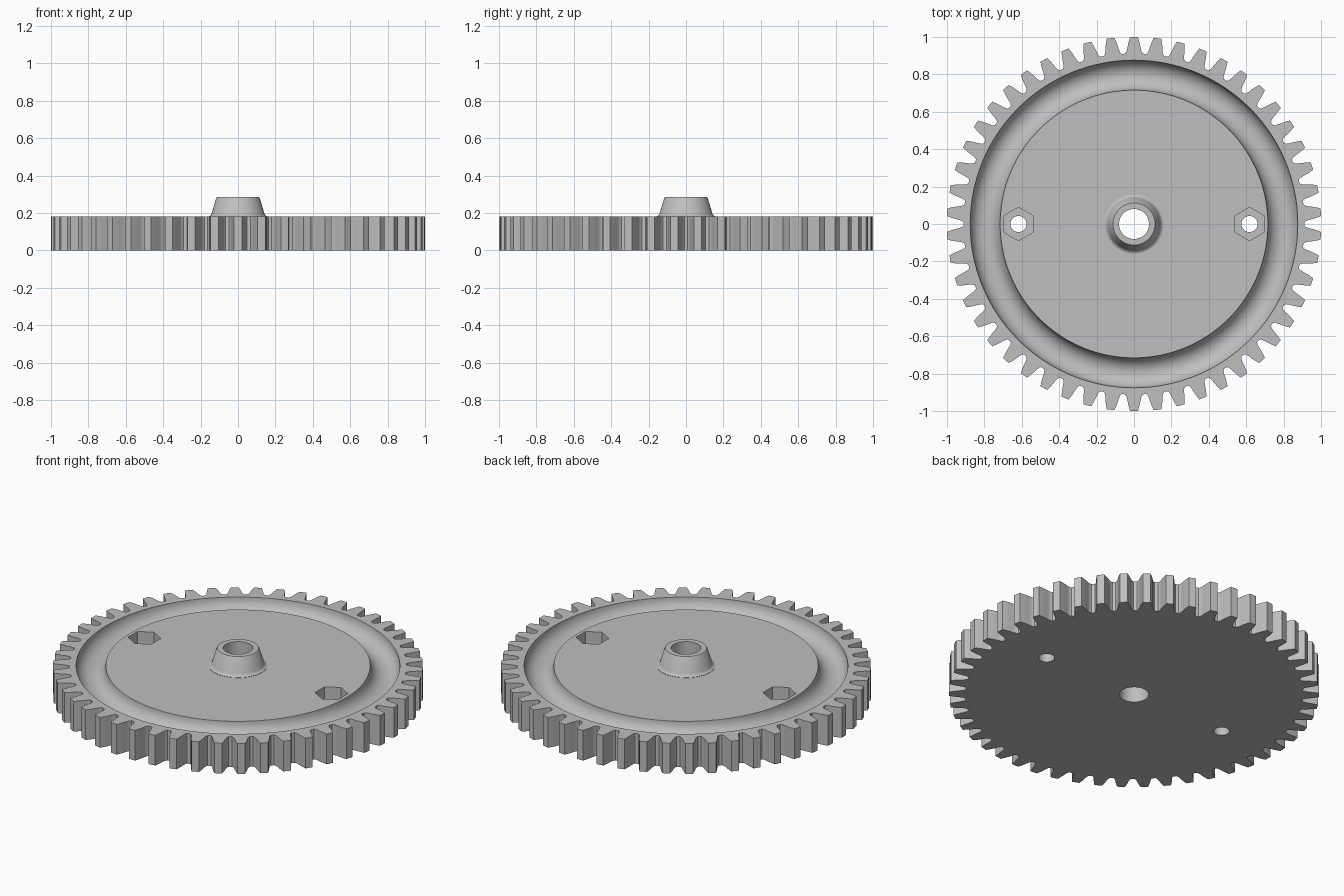
import bpy, bmesh, math

if "Cube" in bpy.data.objects:
    bpy.data.objects.remove(bpy.data.objects["Cube"])

TEETH = 50
HEIGHT = 0.18

grey = bpy.data.materials.new("light grey")
grey.diffuse_color = (0.52, 0.52, 0.52, 1)
grey.use_nodes = True
grey.node_tree.nodes["Principled BSDF"].inputs["Base Color"].default_value = grey.diffuse_color


def make_object(name, bm):
    bmesh.ops.recalc_face_normals(bm, faces=bm.faces)
    mesh = bpy.data.meshes.new(name)
    bm.to_mesh(mesh)
    bm.free()
    mesh.materials.append(grey)
    obj = bpy.data.objects.new(name, mesh)
    bpy.context.collection.objects.link(obj)
    return obj


def prism(name, points, z0, z1):
    bm = bmesh.new()
    face = bm.faces.new([bm.verts.new((x, y, z0)) for x, y in points])
    ext = bmesh.ops.extrude_face_region(bm, geom=[face])
    verts = [g for g in ext["geom"] if isinstance(g, bmesh.types.BMVert)]
    bmesh.ops.translate(bm, vec=(0, 0, z1 - z0), verts=verts)
    return make_object(name, bm)


def lathe(name, profile, steps):
    """Revolve a closed (radius, z) outline around the z axis."""
    bm = bmesh.new()
    rings = []
    for i in range(steps):
        a = 2 * math.pi * i / steps
        rings.append([bm.verts.new((r * math.cos(a), r * math.sin(a), z)) for r, z in profile])
    n = len(profile)
    for i in range(steps):
        p, q = rings[i], rings[(i + 1) % steps]
        for j in range(n):
            k = (j + 1) % n
            bm.faces.new((p[j], q[j], q[k], p[k]))
    return make_object(name, bm)


def circle(cx, radius, sides, turn=0.0):
    return [(cx + radius * math.cos(turn + 2 * math.pi * i / sides),
             radius * math.sin(turn + 2 * math.pi * i / sides)) for i in range(sides)]


def apply_boolean(target, tool, operation):
    mod = target.modifiers.new("cut", "BOOLEAN")
    mod.operation = operation
    mod.solver = "EXACT"
    mod.object = tool
    bpy.context.view_layer.objects.active = target
    bpy.ops.object.modifier_apply(modifier=mod.name)
    bpy.data.objects.remove(tool)


# Toothed disc: half a tooth as (angle offset, radius), mirrored and repeated
half = [(0.0205, 1.0), (0.028, 0.978), (0.0345, 0.955), (0.039, 0.935), (0.045, 0.919), (0.053, 0.911)]
tooth = [(-a, r) for a, r in reversed(half)] + half
outline = []
for i in range(TEETH):
    mid = math.pi / 2 + 2 * math.pi * i / TEETH
    outline += [(r * math.cos(mid + a), r * math.sin(mid + a)) for a, r in tooth]
gear = prism("gear_wheel", outline, 0, HEIGHT)

# Round-bottomed ring groove in the upper face
arc = [(0.795 + 0.08 * math.cos(2 * math.pi * i / 32),
        HEIGHT + 0.08 * math.sin(2 * math.pi * i / 32)) for i in range(32)]
apply_boolean(gear, lathe("groove_cutter", arc, 128), "DIFFERENCE")

# Tapered hub with a flared foot
hub = [(0.04, 0.1), (0.158, 0.1), (0.158, 0.1815), (0.150, 0.184), (0.145, 0.189),
       (0.141, 0.197), (0.117, 0.278), (0.112, 0.285), (0.04, 0.285)]
apply_boolean(gear, lathe("hub", hub, 64), "UNION")

# Shaft bore
apply_boolean(gear, prism("bore_cutter", circle(0, 0.08, 48), -0.1, 0.4), "DIFFERENCE")

# Bolt holes with hexagonal nut pockets
for x in (-0.617, 0.617):
    apply_boolean(gear, prism("bolt_cutter", circle(x, 0.043, 32), -0.1, 0.4), "DIFFERENCE")
    apply_boolean(gear, prism("nut_cutter", circle(x, 0.089, 6, math.pi / 2), 0.08, 0.4), "DIFFERENCE")

bpy.ops.object.select_all(action="DESELECT")
gear.select_set(True)
bpy.context.view_layer.objects.active = gear
bpy.ops.object.shade_smooth_by_angle(angle=math.radians(30))
